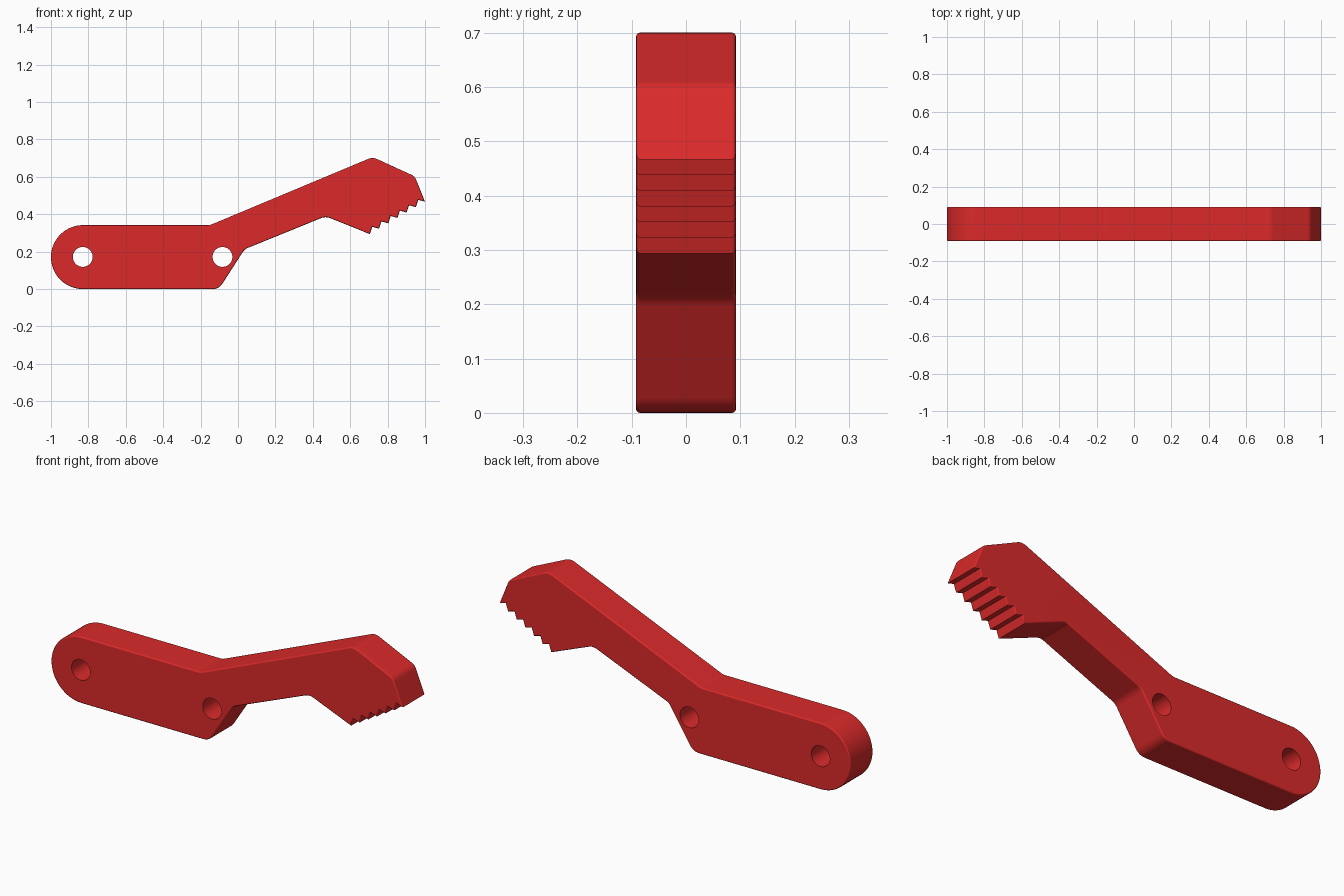
import bpy, bmesh, math
from mathutils import Vector

if "Cube" in bpy.data.objects:
    bpy.data.objects.remove(bpy.data.objects["Cube"])

HALF = 0.092      # half thickness
EDGE = 0.007      # edge rounding
CAP = 0.171       # radius of the round end


def fillet(prev, corner, nxt, r, steps=6):
    """Replace a sharp profile corner by an arc of radius r."""
    p, c, n = Vector(prev), Vector(corner), Vector(nxt)
    a, b = (p - c).normalized(), (n - c).normalized()
    half = a.angle(b) / 2
    centre = c + (a + b).normalized() * (r / math.sin(half))
    d = r / math.tan(half)
    u, v = c + a * d - centre, c + b * d - centre
    sweep = u.angle(v)
    return [centre + (u * math.sin((1 - i / steps) * sweep) + v * math.sin(i / steps * sweep)) / math.sin(sweep)
            for i in range(steps + 1)]


# Saw teeth along the jaw, from the lower tooth to the tip
first, tip, count = Vector((0.705, 0.294)), Vector((1.0, 0.467)), 6
step = (tip - first) / count
teeth = []
for i in range(count):
    peak = first + step * i
    teeth += [peak, peak + Vector((0.013, 0.039))]
teeth.append(tip)

# Outline in x/z, counter-clockwise: corner position and radius
lower = [((-0.102, 0.0), 0.06), ((0.035, 0.213), 0.06), ((0.468, 0.389), 0.06)]
upper = [((0.945, 0.603), 0.045), ((0.72, 0.706), 0.06), ((-0.15, 0.342), 0.06)]
cap_c = Vector((-1 + CAP, CAP))


def rounded(corners, start, end):
    pts = [start] + [c for c, r in corners] + [end]
    out = []
    for i, (c, r) in enumerate(corners):
        out += fillet(pts[i], c, pts[i + 2], r)
    return out


outline = rounded(lower, (cap_c.x, 0), first) + teeth
outline += rounded(upper, tip, (cap_c.x, 2 * CAP))
outline += [cap_c + CAP * Vector((math.cos(t), math.sin(t)))
            for t in (math.pi * (0.5 + i / 32) for i in range(33))]

# Lever body: extruded outline with softly rounded rims
bm = bmesh.new()
face = bm.faces.new([bm.verts.new((p.x, -HALF, p.y)) for p in outline])
ext = bmesh.ops.extrude_face_region(bm, geom=[face])
bmesh.ops.translate(bm, vec=(0, 2 * HALF, 0),
                    verts=[v for v in ext["geom"] if isinstance(v, bmesh.types.BMVert)])
bmesh.ops.recalc_face_normals(bm, faces=bm.faces)
rims = [e for e in bm.edges if abs(e.verts[0].co.y - e.verts[1].co.y) < 1e-6]
bmesh.ops.bevel(bm, geom=rims, offset=EDGE, offset_type='OFFSET', segments=3,
                profile=0.5, affect='EDGES')
mesh = bpy.data.meshes.new("lever_arm")
bm.to_mesh(mesh)
bm.free()
arm = bpy.data.objects.new("lever_arm", mesh)
bpy.context.collection.objects.link(arm)

red = bpy.data.materials.new("red")
red.diffuse_color = (0.71, 0.023, 0.023, 1)
red.use_nodes = True
red.node_tree.nodes["Principled BSDF"].inputs["Base Color"].default_value = red.diffuse_color
mesh.materials.append(red)

# Two pivot holes through the body
for x in (-0.83, -0.083):
    bpy.ops.mesh.primitive_cylinder_add(vertices=48, radius=0.053, depth=0.6,
                                        location=(x, 0, 0.172), rotation=(math.pi / 2, 0, 0))
    cutter = bpy.context.object
    cutter.name = "hole_cutter"
    cutter.hide_render = True
    mod = arm.modifiers.new("hole", 'BOOLEAN')
    mod.object, mod.operation, mod.solver = cutter, 'DIFFERENCE', 'EXACT'
    bpy.context.view_layer.objects.active = arm
    bpy.ops.object.modifier_apply(modifier=mod.name)
    bpy.data.objects.remove(cutter)

# Smooth curves, crisp teeth and hole rims
bpy.ops.object.select_all(action='DESELECT')
arm.select_set(True)
bpy.context.view_layer.objects.active = arm
bpy.ops.object.shade_smooth_by_angle(angle=math.radians(35))
weighted = arm.modifiers.new("weighted_normals", 'WEIGHTED_NORMAL')
weighted.keep_sharp = True
